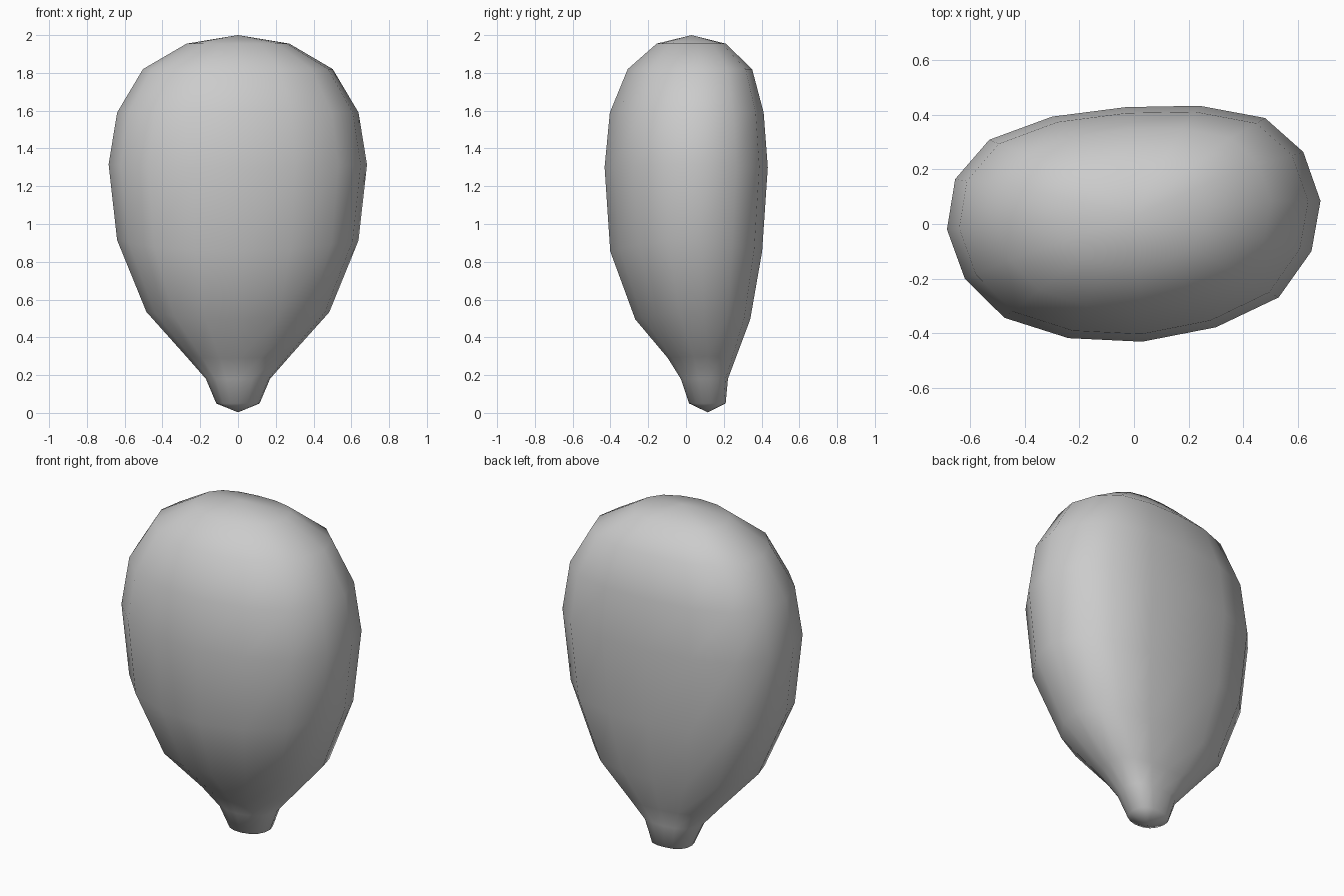
import bpy, bmesh

# Cross-section of the body at its widest ring (slightly skewed oval)
SECTION = [(0.683, 0.085), (0.62, 0.265), (0.48, 0.39), (0.24, 0.435),
           (-0.03, 0.43), (-0.30, 0.395), (-0.53, 0.31), (-0.655, 0.165),
           (-0.685, -0.02), (-0.62, -0.20), (-0.475, -0.345), (-0.24, -0.42),
           (0.03, -0.433), (0.30, -0.38), (0.53, -0.27), (0.65, -0.10)]

# Rings: height, half width x, half depth y, centre y, dip of front and back
RINGS = [(0.05, 0.115, 0.097, 0.113, 0.0),
         (0.18, 0.17, 0.125, 0.097, 0.0),
         (0.30, 0.275, 0.18, 0.083, 0.01),
         (0.535, 0.485, 0.305, 0.035, 0.04),
         (0.915, 0.64, 0.403, 0.0, 0.06),
         (1.315, 0.685, 0.433, 0.0, 0.015),
         (1.59, 0.64, 0.408, 0.003, 0.0),
         (1.82, 0.503, 0.33, 0.02, 0.0),
         (1.955, 0.272, 0.183, 0.027, 0.0)]

bm = bmesh.new()
loops = []
for z, rx, ry, cy, dip in RINGS:
    loops.append([bm.verts.new((x / 0.685 * rx, y / 0.435 * ry + cy,
                                z - dip * (y / 0.435) ** 2))
                  for x, y in SECTION])

# Body walls
n = len(SECTION)
for low, high in zip(loops, loops[1:]):
    for i in range(n):
        j = (i + 1) % n
        bm.faces.new((low[i], low[j], high[j], high[i]))

# Crown and stem tip
tip = bm.verts.new((0, 0.115, 0.003))
crown = bm.verts.new((0, 0.03, 2.0))
for i in range(n):
    j = (i + 1) % n
    bm.faces.new((tip, loops[0][j], loops[0][i]))
    bm.faces.new((crown, loops[-1][i], loops[-1][j]))

bmesh.ops.recalc_face_normals(bm, faces=bm.faces)
for f in bm.faces:
    f.smooth = True
mesh = bpy.data.meshes.new("pear_shaped_body")
bm.to_mesh(mesh)
bm.free()
bpy.context.collection.objects.link(bpy.data.objects.new("pear_shaped_body", mesh))
